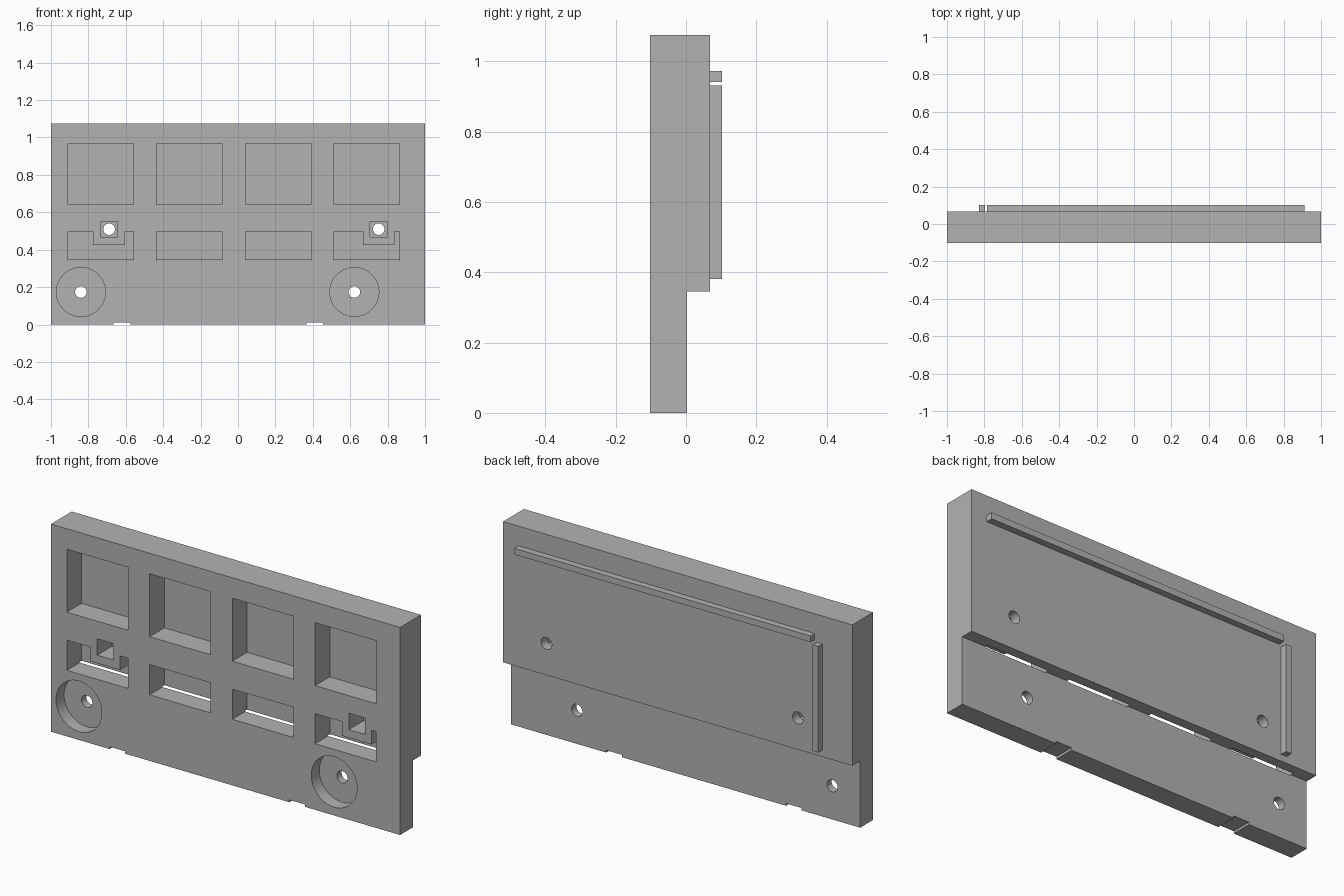
import bpy
import bmesh
from math import cos, sin, tau, radians

cube = bpy.data.objects.get("Cube")
if cube:
    bpy.data.objects.remove(cube, do_unlink=True)

grey = bpy.data.materials.new("plain grey")
grey.use_nodes = True
grey.diffuse_color = (0.45, 0.45, 0.45, 1)
grey.node_tree.nodes["Principled BSDF"].inputs["Base Color"].default_value = grey.diffuse_color

FRONT, STEP, BACK, RIB = -0.102, 0.003, 0.068, 0.102
HEIGHT, LEDGE = 1.075, 0.346
FLOOR = 0.018      # pocket floor
BORE = -0.036      # counterbore floor
OUT = 0.2          # well clear of the panel


def extrude(bm, points, direction):
    """Extrude a closed outline into a solid."""
    face = bm.faces.new([bm.verts.new(p) for p in points])
    new = bmesh.ops.extrude_face_region(bm, geom=[face])["geom"]
    bmesh.ops.translate(bm, vec=direction,
                        verts=[v for v in new if isinstance(v, bmesh.types.BMVert)])


def prism(bm, outline, y0, y1):
    extrude(bm, [(x, y0, z) for x, z in outline], (0, y1 - y0, 0))


def box(bm, x0, x1, y0, y1, z0, z1):
    prism(bm, [(x0, z0), (x1, z0), (x1, z1), (x0, z1)], y0, y1)


def disc(bm, x, z, r, y0, y1, n=48):
    prism(bm, [(x + r * cos(tau * i / n), z + r * sin(tau * i / n)) for i in range(n)], y0, y1)


def finish(name, bm):
    bmesh.ops.recalc_face_normals(bm, faces=bm.faces)
    mesh = bpy.data.meshes.new(name)
    bm.to_mesh(mesh)
    bm.free()
    mesh.materials.append(grey)
    obj = bpy.data.objects.new(name, mesh)
    bpy.context.collection.objects.link(obj)
    return obj


def cut(target, cutter):
    """Subtract the cutter from the target and discard it."""
    mod = target.modifiers.new("cut", 'BOOLEAN')
    mod.operation, mod.solver, mod.object = 'DIFFERENCE', 'EXACT', cutter
    bpy.ops.object.select_all(action='DESELECT')
    bpy.context.view_layer.objects.active = target
    target.select_set(True)
    bpy.ops.object.modifier_apply(modifier=mod.name)
    bpy.data.objects.remove(cutter, do_unlink=True)


# Panel with a thinner lower strip
bm = bmesh.new()
section = [(FRONT, 0), (STEP, 0), (STEP, LEDGE), (BACK, LEDGE), (BACK, HEIGHT), (FRONT, HEIGHT)]
extrude(bm, [(-1, y, z) for y, z in section], (2, 0, 0))
panel = finish("panel", bm)

# Pockets, nut traps, counterbores and bottom notches
bm = bmesh.new()
nuts, bores = (-0.689, 0.752), (-0.84, 0.622)
low, high, shelf = 0.342, 0.498, 0.425
for i in range(4):
    x0 = -0.909 + 0.474 * i
    x1 = x0 + 0.35
    box(bm, x0, x1, -OUT, FLOOR, 0.643, 0.969)
    if i in (1, 2):
        box(bm, x0, x1, -OUT, FLOOR, low, high)
    else:
        # Outer pockets step around the nut trap
        c = nuts[i // 3]
        a, b = c - 0.085, c + 0.085
        prism(bm, [(x0, low), (x1, low), (x1, high), (b, high), (b, shelf),
                   (a, shelf), (a, high), (x0, high)], -OUT, FLOOR)
for x in nuts:
    box(bm, x - 0.046, x + 0.046, -OUT, FLOOR, 0.467, 0.552)
for x in bores:
    disc(bm, x, 0.174, 0.131, -OUT, BORE)
for x in (-0.62, 0.41):
    box(bm, x - 0.045, x + 0.045, -OUT, OUT, -OUT, 0.012)
cut(panel, finish("pocket_cutter", bm))

# Screw holes
bm = bmesh.new()
for xs, z in ((nuts, 0.51), (bores, 0.174)):
    for x in xs:
        disc(bm, x, z, 0.031, -OUT, OUT, 32)
cut(panel, finish("hole_cutter", bm))
bpy.ops.object.shade_smooth_by_angle(angle=radians(30))

# Raised ribs on the back
for name, x0, x1, z0, z1 in (("top_rib", -0.785, 0.912, 0.941, 0.973),
                             ("side_rib", -0.829, -0.797, 0.381, 0.931)):
    bm = bmesh.new()
    box(bm, x0, x1, BACK - 0.01, RIB, z0, z1)
    finish(name, bm)
